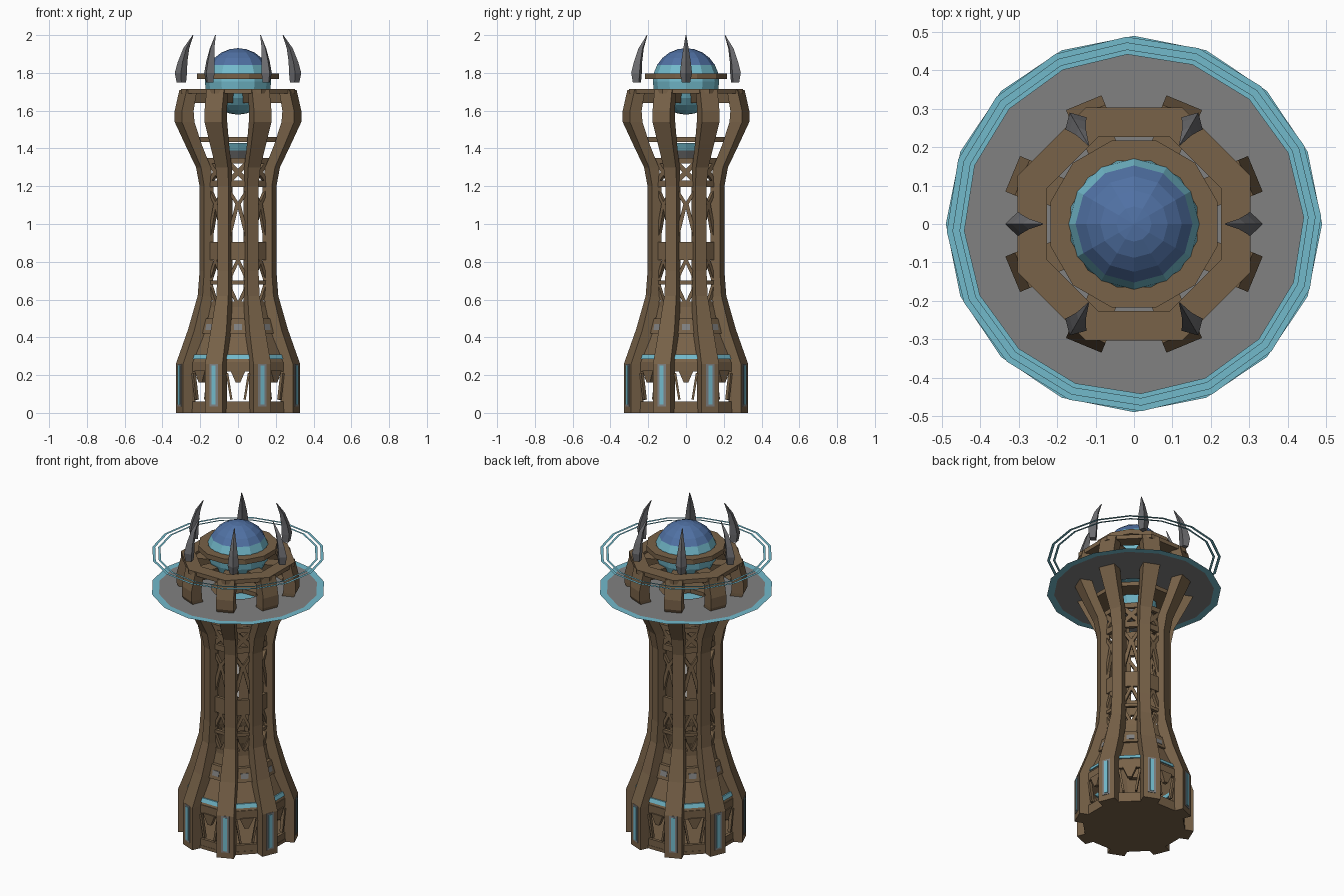
import bpy, bmesh, math
from mathutils import Matrix, Vector

if "Cube" in bpy.data.objects:
    bpy.data.objects.remove(bpy.data.objects["Cube"])

PI = math.pi
RIBS = [PI / 8 + k * PI / 4 for k in range(8)]    # rib directions
FACES = [k * PI / 4 for k in range(8)]            # panel directions
C8 = math.cos(PI / 8)


def mat(name, rgb):
    m = bpy.data.materials.new(name)
    m.diffuse_color = (*rgb, 1)
    m.use_nodes = True
    m.node_tree.nodes["Principled BSDF"].inputs["Base Color"].default_value = m.diffuse_color
    return m


BROWN = mat("bronze brown", (0.188, 0.122, 0.065))
BLUE = mat("dome blue", (0.08, 0.165, 0.37))
CYAN = mat("pale cyan", (0.17, 0.49, 0.60))
GREY = mat("plate grey", (0.22, 0.22, 0.22))
STEEL = mat("spike steel", (0.15, 0.15, 0.16))


def finish(name, bm, *mats):
    bmesh.ops.recalc_face_normals(bm, faces=bm.faces)
    me = bpy.data.meshes.new(name)
    bm.to_mesh(me)
    bm.free()
    for m in mats:
        me.materials.append(m)
    ob = bpy.data.objects.new(name, me)
    bpy.context.collection.objects.link(ob)
    return ob


def loft(bm, rings, closed_ends=True):
    """Skin a list of equal-length point rings."""
    vs = [[bm.verts.new(p) for p in r] for r in rings]
    n = len(vs[0])
    for a, b in zip(vs, vs[1:]):
        for i in range(n):
            bm.faces.new((a[i], a[(i + 1) % n], b[(i + 1) % n], b[i]))
    if closed_ends:
        bm.faces.new(vs[0])
        bm.faces.new(vs[-1])


def rib(bm, ang, secs):
    """Radial member from sections (r_in, r_out, z, half_width)."""
    R = Matrix.Rotation(ang, 3, 'Z')
    loft(bm, [[R @ Vector(p) for p in ((a, -w, z), (b, -w, z), (b, w, z), (a, w, z))]
              for a, b, z, w in secs])


def bar(bm, ang, r, p, q, w, t=0.02):
    """Flat bar in a panel plane at distance r, from (u, z) p to q."""
    R = Matrix.Rotation(ang, 3, 'Z')
    d = (Vector(q) - Vector(p)).normalized() * w / 2
    n = Vector((-d.y, d.x))
    rings = []
    for e in (Vector(p), Vector(q)):
        a, b = e + n, e - n
        rings.append([R @ Vector(c) for c in ((r, a.x, a.y), (r, b.x, b.y),
                                              (r - t, b.x, b.y), (r - t, a.x, a.y))])
    loft(bm, rings)


def lathe(bm, prof, n=8, off=PI / 8, loop=True):
    """Turn (radius, z) points into an n-sided ring; loop closes the profile."""
    vs = [[bm.verts.new((r * math.cos(off + i * 2 * PI / n), r * math.sin(off + i * 2 * PI / n), z))
           for r, z in prof] for i in range(n)]
    m = len(prof)
    for i in range(n):
        a, b = vs[i], vs[(i + 1) % n]
        for j in range(m if loop else m - 1):
            k = (j + 1) % m
            bm.faces.new((a[j], b[j], b[k], a[k]))


def ring(name, r0, r1, z0, z1, m, n=8, off=PI / 8):
    bm = bmesh.new()
    lathe(bm, [(r0, z0), (r1, z0), (r1, z1), (r0, z1)], n, off)
    return finish(name, bm, m)


# Eight curved ribs running the full height
bm = bmesh.new()
for a in RIBS:
    rib(bm, a, [(.27, .335, 0, .05), (.27, .335, .26, .05), (.205, .268, .44, .045),
                (.158, .217, .62, .034), (.155, .207, .75, .032), (.155, .207, 1.2, .032),
                (.17, .226, 1.3, .035), (.225, .285, 1.42, .042), (.27, .342, 1.54, .05),
                (.275, .342, 1.6, .05), (.255, .315, 1.71, .05)])
finish("ribs", bm, BROWN)

# Arms from the rib heads to the dome
bm = bmesh.new()
for a in RIBS:
    rib(bm, a, [(.13, .28, 1.64, .025), (.16, .28, 1.70, .04)])
finish("dome_arms", bm, BROWN)

# Grey and cyan light strips on the base pillars
for name, m, hw, z0, z1, r in (("strip_frames", GREY, .024, .035, .26, .338),
                               ("light_strips", CYAN, .011, .045, .25, .341)):
    bm = bmesh.new()
    for a in RIBS:
        rib(bm, a, [(.333, r, z0, hw), (.333, r, z1, hw)])
    finish(name, bm, m)

# Base floor
bm = bmesh.new()
loft(bm, [[(.305 * math.cos(a), .305 * math.sin(a), z) for a in RIBS] for z in (0, .02)])
finish("floor", bm, BROWN)

# Base window panels with a hanging keystone
bm = bmesh.new()
for a in FACES:
    bar(bm, a, .28, (-.115, .03), (.115, .03), .06)
    bar(bm, a, .28, (-.115, .245), (.115, .245), .05)
    for s in (-1, 1):
        bar(bm, a, .279, (s * .085, .05), (s * .085, .23), .05)
        bar(bm, a, .284, (s * .058, .21), (s * .035, .07), .012)
    rib(bm, a, [(.26, .283, .16, .012), (.26, .287, .225, .04)])
finish("base_windows", bm, BROWN)

# Sloped skirt above the base
bm = bmesh.new()
o, i = 1 / C8, .97 / C8
lathe(bm, [(.28 * o, .26), (.255 * o, .32), (.19 * o, .47), (.168 * o, .58),
           (.168 * i, .58), (.19 * i, .47), (.255 * i, .32), (.28 * i, .26)])
finish("skirt", bm, BROWN)
bm = bmesh.new()
lathe(bm, [(.277 * o, .285), (.268 * o, .308), (.25 * o, .308), (.25 * o, .285)])
finish("skirt_light_band", bm, CYAN)
bm = bmesh.new()
for a in FACES:
    rib(bm, a, [(.18, .225, .42, .042), (.17, .205, .50, .035)])
finish("skirt_blocks", bm, BROWN)
bm = bmesh.new()
for a in FACES:
    rib(bm, a, [(.2, .2225, .44, .022), (.19, .2155, .47, .022)])
finish("skirt_block_vents", bm, GREY)

# Octagonal bands tying the shaft together
for name, z0, z1 in (("shaft_band_low", .56, .59), ("shaft_band_mid", .81, .905),
                     ("shaft_band_high", 1.195, 1.23), ("shaft_band_top", 1.32, 1.35)):
    ring(name, .165, .186, z0, z1, BROWN)

# Open lattice between the ribs
bm = bmesh.new()
for a in FACES:
    bar(bm, a, .172, (-.06, .69), (.06, .69), .02)
    for s in (-1, 1):
        bar(bm, a, .17, (s * .055, .69), (0, .81), .018)
        bar(bm, a, .17, (s * .055, .69), (0, .57), .018)
        bar(bm, a, .17, (s * .055, .9), (0, 1.12), .02)
        bar(bm, a, .17, (0, 1.1), (s * .05, 1.18), .018)
        bar(bm, a, .171, (s * .052, .9), (s * .052, 1.18), .014)
        bar(bm, a, .17, (s * .055, 1.22), (-s * .055, 1.33), .026)
finish("shaft_lattice", bm, BROWN)

# Lower bowl under the disc, with its collar
bm = bmesh.new()
lathe(bm, [(0.001, 1.34), (.07, 1.34), (.11, 1.39), (.13, 1.43), (0.001, 1.43)], 12, 0, False)
for f in bm.faces:
    f.material_index = 1 if f.calc_center_median().z > 1.39 else 0
finish("lower_bowl", bm, GREY, CYAN)
ring("bowl_collar", .12, .235, 1.435, 1.46, BROWN)

# Flat disc with a cyan rim
bm = bmesh.new()
lathe(bm, [(.15, 1.52), (.45, 1.52), (.49, 1.52)], 16, PI / 8, False)
for f in bm.faces:
    c = f.calc_center_median()
    f.material_index = 1 if c.xy.length > .44 else 0
finish("disc", bm, GREY, CYAN)

# Two thin floating hoops
bm = bmesh.new()
lathe(bm, [(.472, 1.735), (.488, 1.735)], 16, PI / 8 + .04, False)
lathe(bm, [(.442, 1.735), (.455, 1.735)], 16, PI / 8 + .04, False)
finish("hoops", bm, CYAN)

# Crown ring and dome collar
ring("crown_ring", .245, .328, 1.69, 1.715, BROWN)
ring("dome_collar", .17, .225, 1.768, 1.798, BROWN, 12, PI / 12)

# Faceted dome sphere, blue above and cyan below
bm = bmesh.new()
prof = [(max(.0005, .176 * math.cos(math.radians(d))), 1.755 + .176 * math.sin(math.radians(d)))
        for d in range(-90, 91, 15)]
lathe(bm, prof, 12, 0, False)
bmesh.ops.remove_doubles(bm, verts=bm.verts, dist=.002)
for f in bm.faces:
    f.material_index = 1 if f.calc_center_median().z > 1.84 else 0
finish("dome", bm, CYAN, BLUE)

# Six curved spikes around the dome
bm = bmesh.new()
for k in range(6):
    R = Matrix.Rotation(k * PI / 3, 3, 'Z')
    loft(bm, [[R @ Vector(p) for p in ((a, 0, z), ((a + b) / 2, -w, z), (b, 0, z), ((a + b) / 2, w, z))]
              for a, b, z, w in ((.275, .325, 1.75, .022), (.27, .335, 1.80, .032),
                                 (.268, .318, 1.86, .025), (.258, .29, 1.93, .014),
                                 (.236, .24, 2.0, .002))])
finish("spikes", bm, STEEL)
